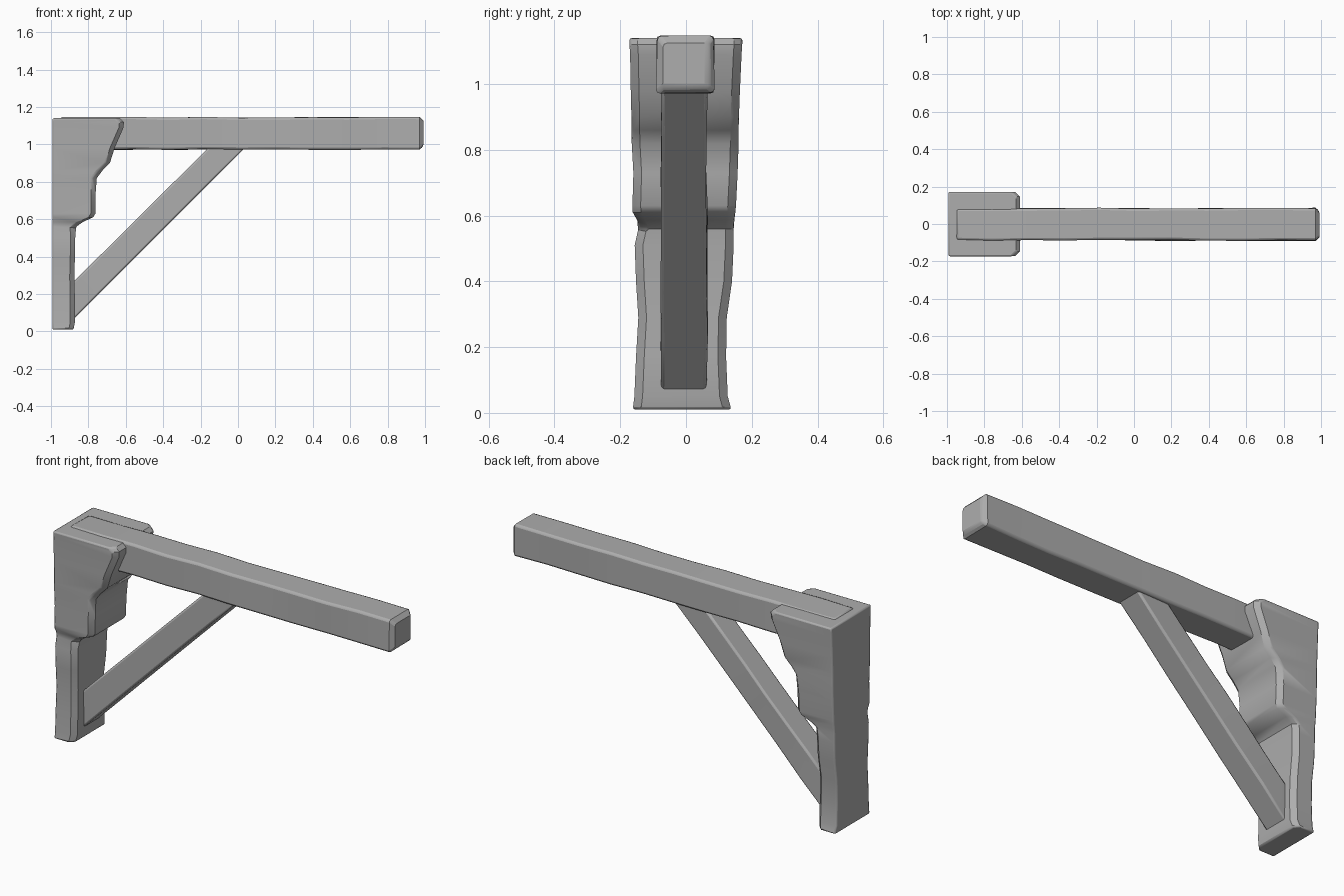
import bpy, bmesh, math, random
from mathutils import Vector

random.seed(4)
cube = bpy.data.objects.get("Cube")
if cube:
    bpy.data.objects.remove(cube, do_unlink=True)

grey = bpy.data.materials.new("weathered_grey")
grey.use_nodes = True
colour = (0.42, 0.42, 0.42, 1)
grey.diffuse_color = colour
grey.node_tree.nodes["Principled BSDF"].inputs["Base Color"].default_value = colour


def loft(name, rings, bevel):
    """Skin a row of equal-length point rings, cap the ends and soften the edges."""
    bm = bmesh.new()
    rows = [[bm.verts.new(p) for p in ring] for ring in rings]
    n = len(rows[0])
    for a, b in zip(rows, rows[1:]):
        for i in range(n):
            j = (i + 1) % n
            bm.faces.new((a[i], a[j], b[j], b[i]))
    bm.faces.new(rows[0])
    bm.faces.new(rows[-1])
    bmesh.ops.recalc_face_normals(bm, faces=bm.faces)
    mesh = bpy.data.meshes.new(name)
    bm.to_mesh(mesh)
    bm.free()
    mesh.materials.append(grey)
    obj = bpy.data.objects.new(name, mesh)
    bpy.context.collection.objects.link(obj)
    mod = obj.modifiers.new("worn_edges", "BEVEL")
    mod.width = bevel
    mod.segments = 2
    mod.limit_method = "ANGLE"
    mod.angle_limit = math.radians(50)
    bpy.ops.object.select_all(action="DESELECT")
    obj.select_set(True)
    bpy.context.view_layer.objects.active = obj
    bpy.ops.object.shade_smooth_by_angle(angle=math.radians(35))
    return obj


def wobble(amount):
    return random.uniform(-amount, amount)


# Wall bracket: height, front x, right y, left y
profile = [
    (0.01, -0.88, -0.162, 0.138), (0.05, -0.872, -0.157, 0.127),
    (0.17, -0.872, -0.152, 0.122), (0.29, -0.875, -0.145, 0.124),
    (0.40, -0.872, -0.152, 0.140), (0.51, -0.87, -0.156, 0.145),
    (0.56, -0.865, -0.145, 0.145), (0.585, -0.83, -0.148, 0.147),
    (0.61, -0.775, -0.162, 0.150), (0.63, -0.762, -0.163, 0.152),
    (0.73, -0.762, -0.160, 0.157), (0.82, -0.755, -0.165, 0.160),
    (0.86, -0.725, -0.166, 0.160), (0.90, -0.685, -0.166, 0.161),
    (0.98, -0.66, -0.168, 0.164), (1.09, -0.612, -0.170, 0.169),
    (1.12, -0.61, -0.172, 0.171), (1.14, -0.63, -0.173, 0.172),
]
rings = []
for z, x, y0, y1 in profile:
    c = 0.025  # chamfer on the front corners
    rings.append([(-0.992, y0, z), (x - c, y0, z), (x, y0 + c, z),
                  (x, y1 - c, z), (x - c, y1, z), (-0.992, y1, z)])
loft("wall_bracket", rings, 0.008)


# Horizontal beam with slightly uneven hewn edges
rings = []
steps = 10
for i in range(steps + 1):
    x = -0.95 + 1.92 * i / steps
    rings.append([(x, y + wobble(0.004), z + wobble(0.003))
                  for y, z in ((-0.088, 0.973), (0.084, 0.973),
                               (0.084, 1.145), (-0.088, 1.145))])
# Slightly domed, shrunken outer end
rings.append([(0.992, y, z) for y, z in ((-0.07, 0.99), (0.068, 0.99),
                                         (0.068, 1.125), (-0.07, 1.125))])
loft("beam", rings, 0.012)


# Diagonal brace, its ends cut to meet the bracket and the beam
low_end = (Vector((-0.89, 0, 0.055)), Vector((-0.89, 0, 0.255)))
high_end = (Vector((0.04, 0, 0.985)), Vector((-0.155, 0, 0.985)))
rings = []
steps = 6
for i in range(steps + 1):
    t = i / steps
    under = low_end[0].lerp(high_end[0], t)
    over = low_end[1].lerp(high_end[1], t)
    rings.append([(p.x, y + wobble(0.003), p.z)
                  for p, y in ((under, -0.075), (under, 0.064),
                               (over, 0.064), (over, -0.075))])
loft("diagonal_brace", rings, 0.01)
